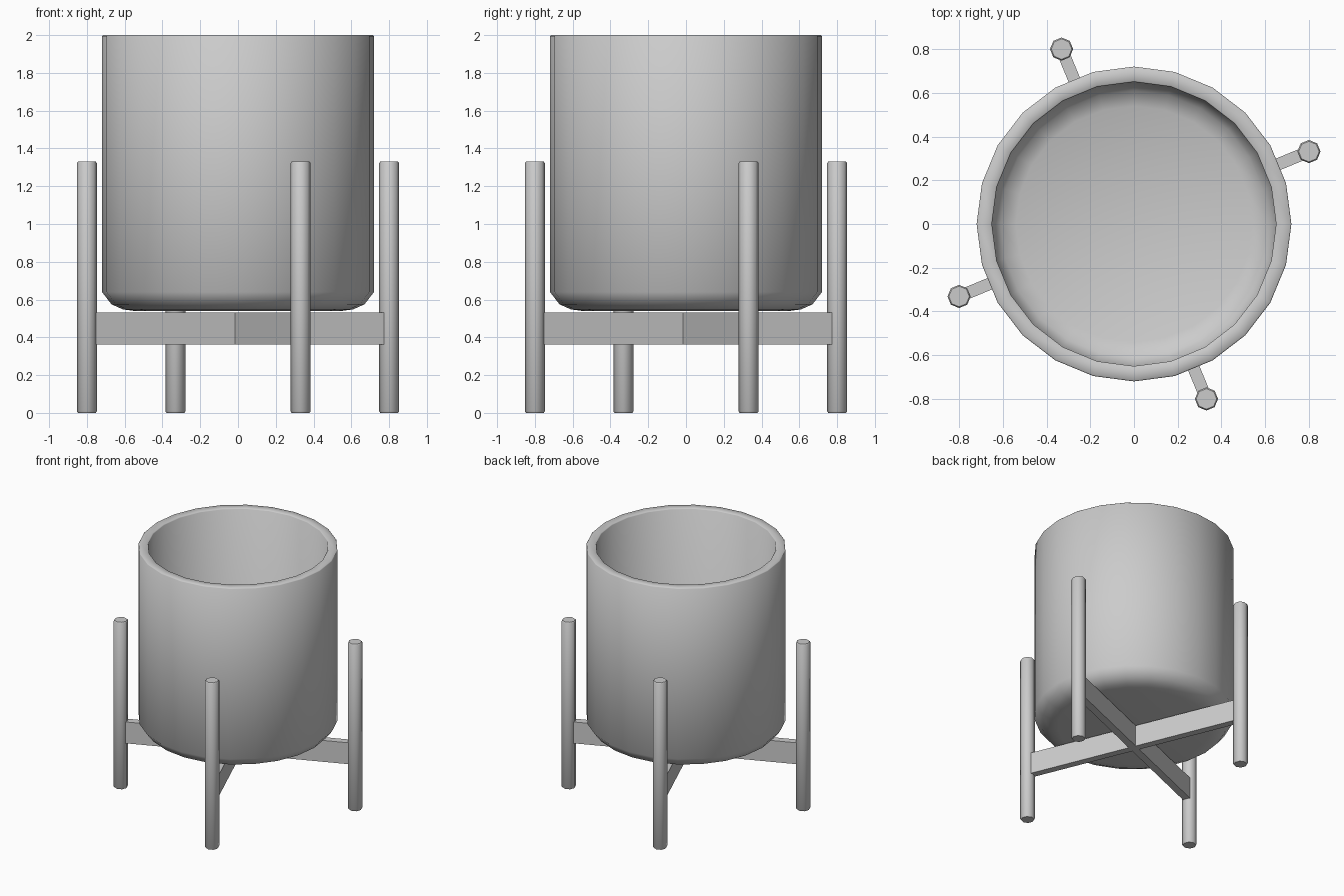
import bpy, bmesh, math
from mathutils import Matrix

if "Cube" in bpy.data.objects:
    bpy.data.objects.remove(bpy.data.objects["Cube"])

grey = bpy.data.materials.new("plain grey")
grey.diffuse_color = (0.6, 0.6, 0.6, 1)
grey.use_nodes = True
grey.node_tree.nodes["Principled BSDF"].inputs["Base Color"].default_value = grey.diffuse_color
TILT = math.radians(22.5)   # the stand is turned by this angle
LEG_DIST = 0.866


def finish(name, bm, angle):
    bmesh.ops.recalc_face_normals(bm, faces=bm.faces)
    me = bpy.data.meshes.new(name)
    bm.to_mesh(me)
    bm.free()
    me.materials.append(grey)
    ob = bpy.data.objects.new(name, me)
    bpy.context.collection.objects.link(ob)
    bpy.ops.object.select_all(action='DESELECT')
    ob.select_set(True)
    bpy.context.view_layer.objects.active = ob
    bpy.ops.object.shade_smooth_by_angle(angle=math.radians(angle))
    return ob


def lathe(name, profile, sides, angle):
    """Spin (radius, height) points round z; both ends are closed."""
    bm = bmesh.new()
    rings = []
    for r, z in profile:
        rings.append([bm.verts.new((r * math.cos(2 * math.pi * i / sides),
                                    r * math.sin(2 * math.pi * i / sides), z))
                      for i in range(sides)])
    for a, b in zip(rings, rings[1:]):
        for i in range(sides):
            j = (i + 1) % sides
            bm.faces.new((a[i], a[j], b[j], b[i]))
    bm.faces.new(rings[0])
    bm.faces.new(rings[-1])
    return finish(name, bm, angle)


# pot: rounded base, thick wall, hollow inside with rounded floor
lathe("pot", [(0.55, 0.54), (0.61, 0.548), (0.67, 0.575), (0.72, 0.64),
              (0.72, 1.995), (0.715, 2.0), (0.655, 2.0), (0.65, 1.995),
              (0.65, 0.70), (0.61, 0.64), (0.54, 0.61)], 24, 50)

# four round legs
for k in range(4):
    a = TILT + k * math.pi / 2
    leg = lathe(f"leg_{k + 1}", [(0.047, 0), (0.053, 0.008),
                                 (0.053, 1.322), (0.047, 1.33)], 8, 50)
    leg.data.transform(Matrix.Translation(
        (LEG_DIST * math.cos(a), LEG_DIST * math.sin(a), 0)))

# cross bars: one full bar and two half bars that butt against it
for name, quarter, start, end in (("long_cross_bar", 0, -0.84, 0.84),
                                  ("half_cross_bar_back", 1, 0.028, 0.84),
                                  ("half_cross_bar_front", 3, 0.028, 0.84)):
    bm = bmesh.new()
    bmesh.ops.create_cube(bm, size=1)
    bmesh.ops.scale(bm, verts=bm.verts, vec=(end - start, 0.056, 0.17))
    bmesh.ops.translate(bm, verts=bm.verts, vec=((start + end) / 2, 0, 0.447))
    bmesh.ops.rotate(bm, verts=bm.verts, cent=(0, 0, 0),
                     matrix=Matrix.Rotation(TILT + quarter * math.pi / 2, 3, 'Z'))
    finish(name, bm, 30)
